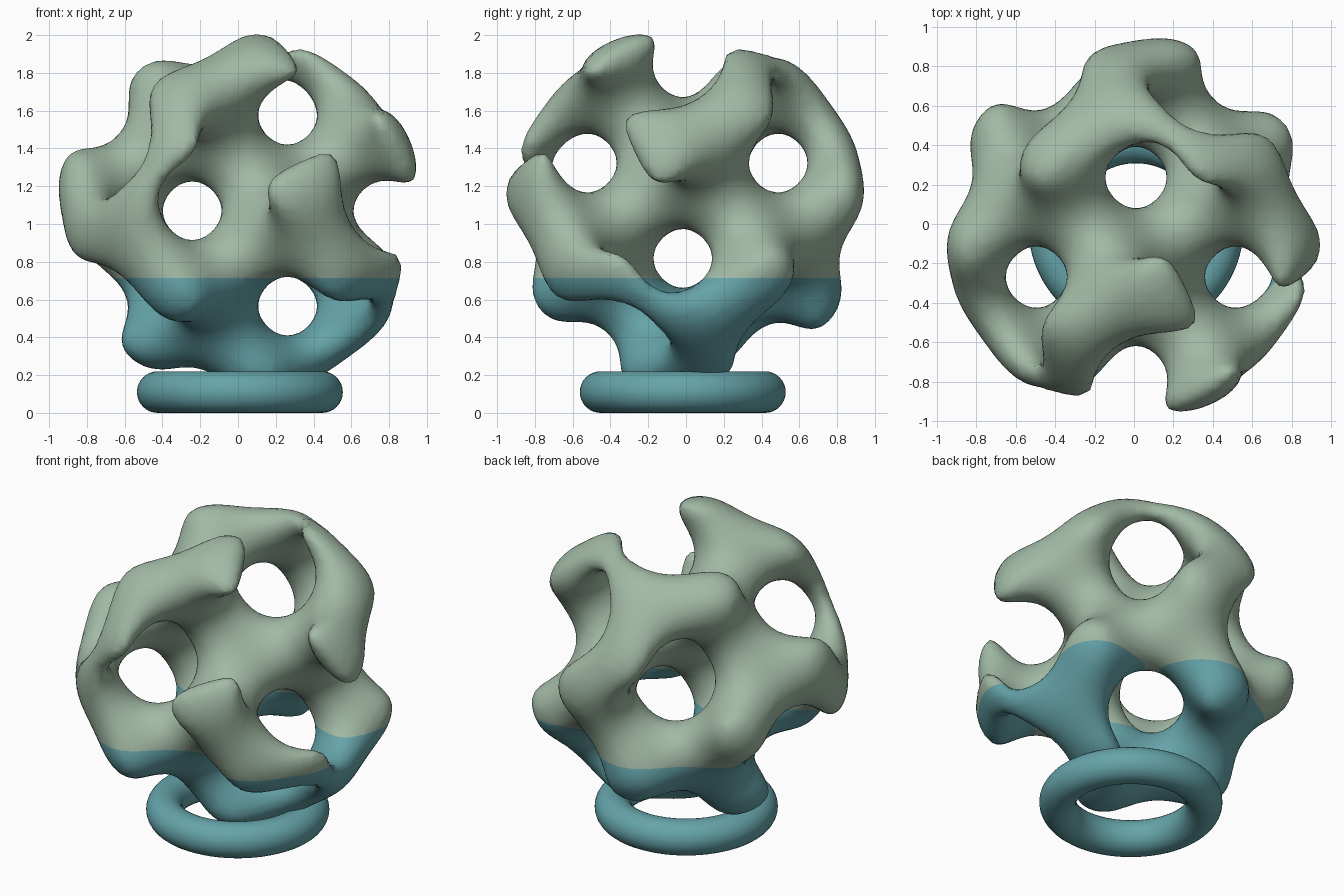
import bpy, bmesh, math
from mathutils import Vector

cube = bpy.data.objects.get("Cube")
if cube:
    bpy.data.objects.remove(cube)

CENTRE = Vector((0.01, -0.017, 1.07))
RADIUS = 1.0          # enclosing ball
FREQ = math.tau / 1.01  # one lattice period is 1.01
LEVEL = 0.25          # strut thickness threshold
BLEND = 0.27          # rounding of the cut ends
SPLIT = 0.715         # height where the colour changes
N = 68                # sampling grid
HALF = 1.04
STEP = 2 * HALF / (N - 1)


def material(name, rgb):
    m = bpy.data.materials.new(name)
    m.use_nodes = True
    m.diffuse_color = (*rgb, 1)
    m.node_tree.nodes["Principled BSDF"].inputs["Base Color"].default_value = (*rgb, 1)
    return m


sage = material("sage_green", (0.36, 0.49, 0.38))
teal = material("teal", (0.13, 0.37, 0.40))

# Sampled field: gyroid struts smoothly intersected with a ball (negative inside)
axis = [-HALF + i * STEP for i in range(N)]
sn = [math.sin(FREQ * a) for a in axis]
cs = [math.cos(FREQ * a) for a in axis]


def field(i, j, k):
    g = cs[k] * sn[i] + cs[j] * sn[k] - cs[i] * sn[j]
    strut = (LEVEL - g) / (1.4 * FREQ)
    ball = math.sqrt(axis[i] ** 2 + axis[j] ** 2 + axis[k] ** 2) - RADIUS
    h = max(BLEND - abs(strut - ball), 0)
    return max(strut, ball) + h * h / (4 * BLEND)


values = [field(i, j, k) for i in range(N) for j in range(N) for k in range(N)]
STRIDE = (N * N, N, 1)
corners = [(a, b, c) for a in (0, 1) for b in (0, 1) for c in (0, 1)]
offsets = [a * STRIDE[0] + b * STRIDE[1] + c for a, b, c in corners]
edges = [(p, q) for p in range(8) for q in range(p + 1, 8)
         if sum(abs(u - v) for u, v in zip(corners[p], corners[q])) == 1]

# One vertex per grid cell that the surface crosses
bm = bmesh.new()
cells = {}
for i in range(N - 1):
    for j in range(N - 1):
        for k in range(N - 1):
            base = i * STRIDE[0] + j * STRIDE[1] + k
            v = [values[base + o] for o in offsets]
            if min(v) >= 0 or max(v) < 0:
                continue
            total, count = Vector(), 0
            for p, q in edges:
                if (v[p] < 0) != (v[q] < 0):
                    t = v[p] / (v[p] - v[q])
                    total += Vector(corners[p]).lerp(Vector(corners[q]), t)
                    count += 1
            local = (total / count + Vector((i, j, k))) * STEP
            cells[base] = bm.verts.new(CENTRE + local - Vector((HALF,) * 3))

# One quad around each grid edge that the surface crosses
for base in list(cells):
    for d in range(3):
        if (values[base] < 0) != (values[base + STRIDE[d]] < 0):
            u, w = STRIDE[(d + 1) % 3], STRIDE[(d + 2) % 3]
            ring = [base, base - u, base - u - w, base - w]
            if values[base] >= 0:
                ring.reverse()
            bm.faces.new([cells[c] for c in ring])

# Two colours split by a level cut
bmesh.ops.bisect_plane(bm, geom=bm.verts[:] + bm.edges[:] + bm.faces[:], dist=0.0005,
                       plane_co=(0, 0, SPLIT), plane_no=(0, 0, 1))
bmesh.ops.recalc_face_normals(bm, faces=bm.faces[:])
for f in bm.faces:
    f.smooth = True
    f.material_index = 1 if f.calc_center_median().z < SPLIT else 0
mesh = bpy.data.meshes.new("lattice_ball")
bm.to_mesh(mesh)
bm.free()
mesh.materials.append(sage)
mesh.materials.append(teal)
lattice = bpy.data.objects.new("lattice_ball", mesh)
bpy.context.collection.objects.link(lattice)

# Ring stand
bpy.ops.mesh.primitive_torus_add(major_radius=0.435, minor_radius=0.11,
                                 major_segments=96, minor_segments=32,
                                 location=(CENTRE.x, CENTRE.y, 0.11))
stand = bpy.context.object
stand.name = "ring_stand"
stand.data.materials.append(teal)
bpy.ops.object.shade_smooth()
